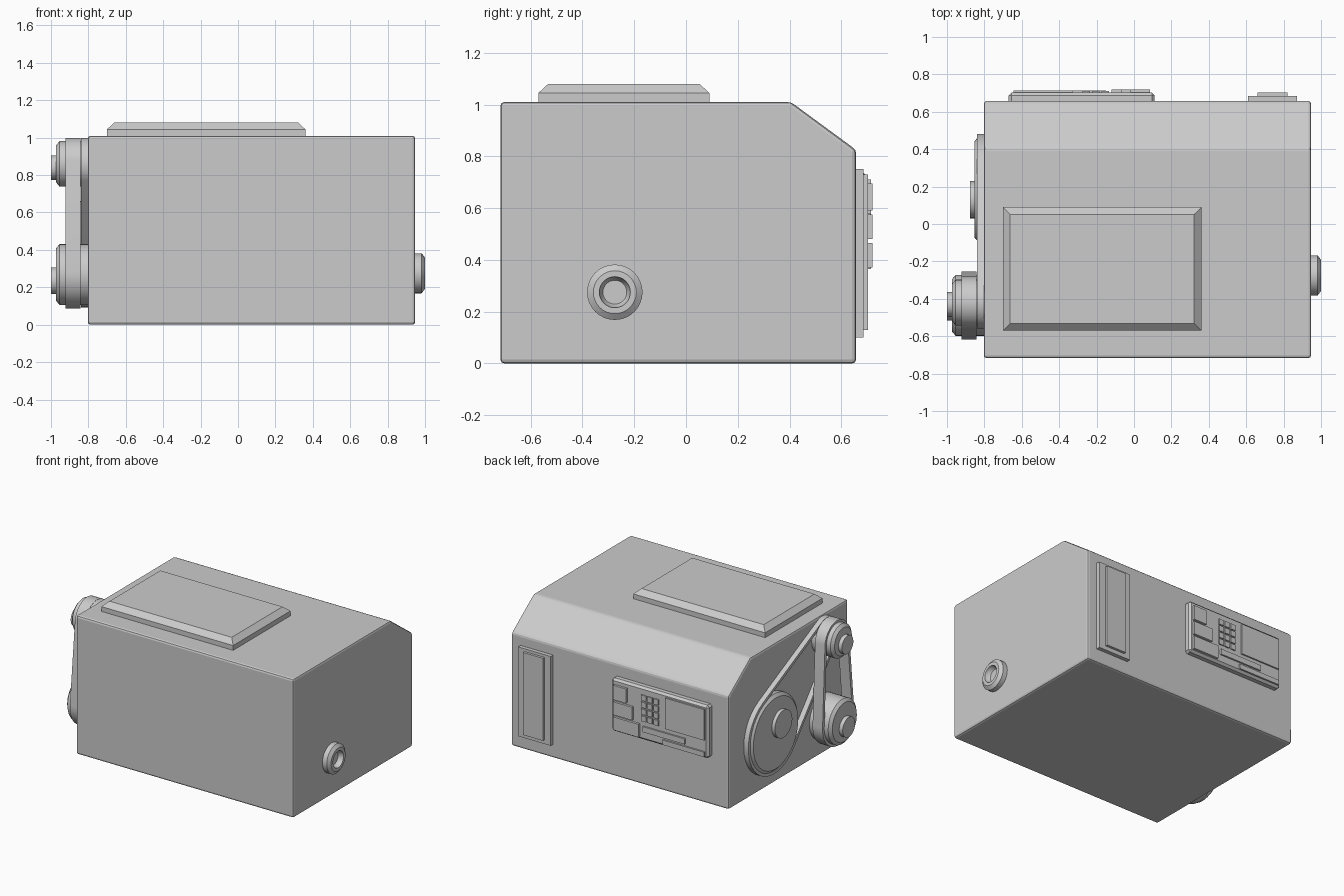
import bpy, bmesh
from math import sin, cos, pi, acos, atan2, hypot

if "Cube" in bpy.data.objects:
    bpy.data.objects.remove(bpy.data.objects["Cube"])


def finish(name, bm, smooth=False):
    bmesh.ops.recalc_face_normals(bm, faces=bm.faces[:])
    me = bpy.data.meshes.new(name)
    bm.to_mesh(me)
    bm.free()
    ob = bpy.data.objects.new(name, me)
    bpy.context.collection.objects.link(ob)
    if smooth:
        bpy.ops.object.select_all(action='DESELECT')
        ob.select_set(True)
        bpy.context.view_layer.objects.active = ob
        bpy.ops.object.shade_smooth_by_angle(angle=0.52)
    return ob


def bevel(ob, width, segments=1):
    m = ob.modifiers.new("bevel", 'BEVEL')
    m.width, m.segments = width, segments
    return ob


def extrude_x(name, yz, x0, x1):
    bm = bmesh.new()
    a = [bm.verts.new((x0, y, z)) for y, z in yz]
    b = [bm.verts.new((x1, y, z)) for y, z in yz]
    bm.faces.new(a)
    bm.faces.new(b)
    for i in range(len(a)):
        j = (i + 1) % len(a)
        bm.faces.new((a[i], a[j], b[j], b[i]))
    return finish(name, bm)


def box(name, x, y, z):
    return extrude_x(name, [(y[0], z[0]), (y[1], z[0]), (y[1], z[1]), (y[0], z[1])], *x)


def lathe_x(name, cy, cz, profile, n=32):
    # profile of (x, radius) revolved around an axis parallel to x, ends capped
    bm = bmesh.new()
    rings = [[bm.verts.new((x, cy + r * cos(2 * pi * i / n), cz + r * sin(2 * pi * i / n)))
              for i in range(n)] for x, r in profile]
    for a, b in zip(rings, rings[1:]):
        for i in range(n):
            j = (i + 1) % n
            bm.faces.new((a[i], a[j], b[j], b[i]))
    bm.faces.new(rings[0])
    bm.faces.new(rings[-1])
    return finish(name, bm, True)


def belt_outline(c1, r1, c2, r2, n=24):
    dy, dz = c2[0] - c1[0], c2[1] - c1[1]
    base, phi = atan2(dz, dy), acos((r1 - r2) / hypot(dy, dz))
    pts = []
    for c, r, a0, a1 in ((c1, r1, phi, 2 * pi - phi), (c2, r2, -phi, phi)):
        for i in range(n + 1):
            a = base + a0 + (a1 - a0) * i / n
            pts.append((c[0] + r * cos(a), c[1] + r * sin(a)))
    return pts


def belt(name, c1, r1, c2, r2, x0, x1, t):
    # closed band wrapped round two wheels
    inner, outer = belt_outline(c1, r1, c2, r2), belt_outline(c1, r1 + t, c2, r2 + t)
    bm = bmesh.new()
    loops = [[bm.verts.new((x, y, z)) for y, z in o]
             for x, o in ((x0, inner), (x0, outer), (x1, outer), (x1, inner))]
    n = len(inner)
    for k in range(4):
        a, b = loops[k], loops[(k + 1) % 4]
        for i in range(n):
            j = (i + 1) % n
            bm.faces.new((a[i], a[j], b[j], b[i]))
    return finish(name, bm, True)


# Main housing with sloped rear edge
bevel(extrude_x("housing", [(-.717, 0), (.657, 0), (.657, .825), (.405, 1.01), (-.717, 1.01)],
                -.803, .947), .015, 2)

# Roof hatch with tapered rim
bm = bmesh.new()
rings = []
for z, d in ((1.0, 0), (1.045, 0), (1.08, .038)):
    rings.append([bm.verts.new(p) for p in ((-.70 + d, -.57 + d, z), (.36 - d, -.57 + d, z),
                                            (.36 - d, .09 - d, z), (-.70 + d, .09 - d, z))])
for a, b in zip(rings, rings[1:]):
    for i in range(4):
        bm.faces.new((a[i], a[(i + 1) % 4], b[(i + 1) % 4], b[i]))
bm.faces.new(rings[0])
bm.faces.new(rings[-1])
finish("roof_hatch", bm)

# Side port on the right
lathe_x("side_port", -.275, .275, [(.93, .107), (.982, .107), (1.0, .083), (1.0, .06),
                                   (.985, .058), (.965, .046)])

# Rear cover plate
box("cover_plate", (.61, .872), (.64, .685), (.10, .75))
box("cover_inset", (.66, .82), (.67, .703), (.13, .73))

# Rear control panel
bevel(box("control_panel", (-.67, .11), (.64, .703), (.35, .735)), .015)
box("screen", (-.645, -.33), (.69, .714), (.485, .71))
for i, (x0, z0, z1) in enumerate(((-.02, .59, .695), (-.07, .48, .575), (-.12, .37, .465))):
    box(f"button_{i + 1}", (x0, .085), (.69, .72), (z0, z1))
for i in range(3):
    for j in range(4):
        x, z = -.205 - .0 + (i - 1) * -.05, .51 + j * .05
        box(f"key_{i}_{j}", (x - .02, x + .02), (.69, .712), (z - .02, z + .02))
box("upper_slot", (-.49, -.15), (.69, .715), (.415, .455))
box("lower_slot", (-.645, -.31), (.69, .715), (.365, .4))

# Pulleys on the left: the hubs sit slightly off centre
for name, c, r, x, hub, hr, hx in (("upper", (-.42, .86), .122, -.972, (-.43, .84), .066, -1.0),
                                   ("lower", (-.435, .268), .163, -.972, (-.445, .235), .072, -1.0),
                                   ("large", (.185, .39), .28, -.852, (.13, .445), .1, -.877)):
    lathe_x(f"{name}_pulley", *c, [(-.79, r), (x + .018, r), (x, r - .022)], 40)
    lathe_x(f"{name}_hub", *hub, [(-.82, hr), (hx, hr)])

# Drive belts
belt("outer_belt", (-.42, .86), .117, (-.435, .268), .16, -.922, -.842, .022)
belt("inner_belt", (-.42, .86), .117, (.185, .39), .276, -.84, -.80, .022)
